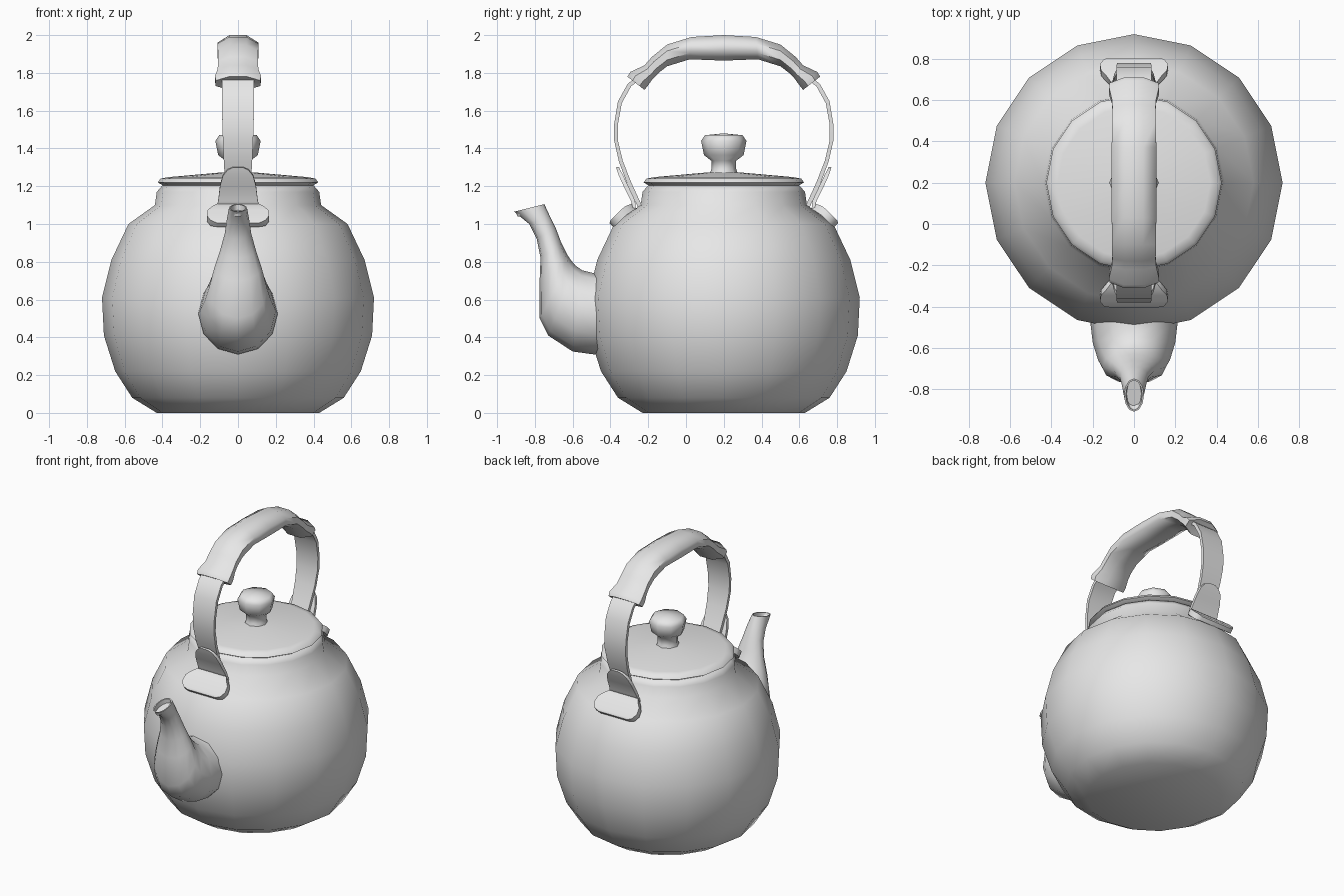
import bpy, bmesh, math
from mathutils import Vector

CY = 0.2  # y of the pot's axis

metal = bpy.data.materials.new("grey")
metal.diffuse_color = (0.8, 0.8, 0.8, 1)


def finish(name, bm, angle=60):
    bmesh.ops.remove_doubles(bm, verts=bm.verts, dist=0.0005)
    bmesh.ops.recalc_face_normals(bm, faces=bm.faces)
    mesh = bpy.data.meshes.new(name)
    bm.to_mesh(mesh)
    bm.free()
    mesh.materials.append(metal)
    for p in mesh.polygons:
        p.use_smooth = True
    mesh.set_sharp_from_angle(angle=math.radians(angle))
    obj = bpy.data.objects.new(name, mesh)
    bpy.context.collection.objects.link(obj)
    return obj


def skin(bm, rings):
    n = len(rings[0])
    for a, b in zip(rings, rings[1:]):
        for i in range(n):
            j = (i + 1) % n
            bm.faces.new((a[i], a[j], b[j], b[i]))


def lathe(name, profile, sides):
    """Revolve (radius, z) points around the pot's axis."""
    bm = bmesh.new()
    rings = []
    for r, z in profile:
        angles = [2 * math.pi * i / sides for i in range(sides)]
        rings.append([bm.verts.new((r * math.cos(a), CY + r * math.sin(a), z)) for a in angles])
    skin(bm, rings)
    return finish(name, bm)


def loft(name, sections, sides, flat=False, angle=60, mouth=False):
    """Skin sections (outer y, outer z, inner y, inner z, half width in x)."""
    bm = bmesh.new()
    phase = math.pi / sides if flat else 0
    scale = 1 / math.cos(phase)
    rings = []
    for oy, oz, iy, iz, w in sections:
        outer, inner = Vector((0, oy, oz)), Vector((0, iy, iz))
        mid, half = (outer + inner) / 2, (outer - inner) / 2
        ring = []
        for i in range(sides):
            a = phase + 2 * math.pi * i / sides
            ring.append(bm.verts.new(mid + scale * (math.cos(a) * half + Vector((w * math.sin(a), 0, 0)))))
        rings.append(ring)
    skin(bm, rings)
    bm.faces.new(rings[0])
    end = bm.faces.new(rings[-1])
    if mouth:
        bmesh.ops.recalc_face_normals(bm, faces=bm.faces)
        bmesh.ops.inset_region(bm, faces=[end], thickness=0.008)
        bmesh.ops.inset_region(bm, faces=[end], thickness=0.004, depth=-0.03)
    return finish(name, bm, angle)


# Pot body, lid and knob
lathe("body", [(0, 0), (0.43, 0), (0.56, 0.08), (0.65, 0.22), (0.71, 0.41), (0.72, 0.61),
               (0.67, 0.81), (0.58, 1.0), (0.44, 1.10), (0.43, 1.17), (0.40, 1.205), (0, 1.205)], 16)
lathe("lid", [(0, 1.20), (0.39, 1.20), (0.425, 1.22), (0.41, 1.24), (0.37, 1.248),
              (0.10, 1.272), (0, 1.275)], 16)
lathe("knob", [(0, 1.26), (0.075, 1.265), (0.066, 1.29), (0.066, 1.335), (0.105, 1.365),
               (0.12, 1.44), (0.10, 1.47), (0, 1.48)], 8)

# Spout, from the pot wall to the pointed mouth
loft("spout", [(-0.40, 0.31, -0.40, 0.74, 0.21), (-0.49, 0.31, -0.49, 0.74, 0.21),
               (-0.60, 0.325, -0.55, 0.755, 0.20), (-0.73, 0.41, -0.585, 0.78, 0.175),
               (-0.775, 0.50, -0.61, 0.81, 0.155), (-0.775, 0.70, -0.63, 0.84, 0.125),
               (-0.77, 0.82, -0.66, 0.90, 0.095), (-0.79, 0.92, -0.69, 0.98, 0.07),
               (-0.83, 1.0, -0.72, 1.04, 0.06), (-0.91, 1.065, -0.75, 1.105, 0.048)],
     12, mouth=True)

# Handle grip with a collar at each end: (outer d, outer z, inner d, inner z, half width)
half = [(0.485, 1.765, 0.43, 1.72, 0.10), (0.51, 1.78, 0.42, 1.71, 0.118),
        (0.495, 1.805, 0.40, 1.735, 0.122), (0.42, 1.84, 0.375, 1.77, 0.108),
        (0.38, 1.885, 0.345, 1.80, 0.105), (0.30, 1.95, 0.30, 1.835, 0.107),
        (0.17, 1.99, 0.18, 1.872, 0.108)]
top = [(0, 2.0, 0, 1.865, 0.108)]


def side(sections, s):
    return [(CY + s * od, oz, CY + s * idist, iz, w) for od, oz, idist, iz, w in sections]


loft("handle_grip", side(half, -1) + side(top, 1) + side(half[::-1], 1), 8, flat=True)

# Straps, tabs and mounting plates at front and back
strap = [(0.455, 1.09, 0.435, 1.10, 0.065), (0.51, 1.21, 0.49, 1.22, 0.068),
         (0.555, 1.33, 0.535, 1.335, 0.075), (0.58, 1.44, 0.56, 1.44, 0.08),
         (0.58, 1.53, 0.56, 1.53, 0.083), (0.56, 1.65, 0.54, 1.64, 0.085),
         (0.51, 1.74, 0.49, 1.73, 0.085), (0.44, 1.80, 0.42, 1.78, 0.085)]
tab = [(0.485, 1.09, 0.465, 1.08, 0.115), (0.49, 1.12, 0.47, 1.125, 0.105),
       (0.53, 1.20, 0.51, 1.21, 0.095), (0.555, 1.255, 0.535, 1.262, 0.08),
       (0.565, 1.285, 0.55, 1.29, 0.055), (0.57, 1.30, 0.555, 1.303, 0.025)]
plate = [(0.605, 1.005, 0.585, 0.985, 0.11), (0.60, 1.02, 0.575, 0.99, 0.145),
         (0.575, 1.045, 0.55, 1.015, 0.165), (0.545, 1.075, 0.52, 1.045, 0.16),
         (0.52, 1.095, 0.49, 1.065, 0.135), (0.48, 1.11, 0.46, 1.08, 0.105)]
for s, where in ((-1, "front"), (1, "back")):
    loft(where + "_strap", side(strap, s), 4, flat=True)
    loft(where + "_tab", side(tab, s), 4, flat=True)
    loft(where + "_plate", side(plate, s), 4, flat=True)
